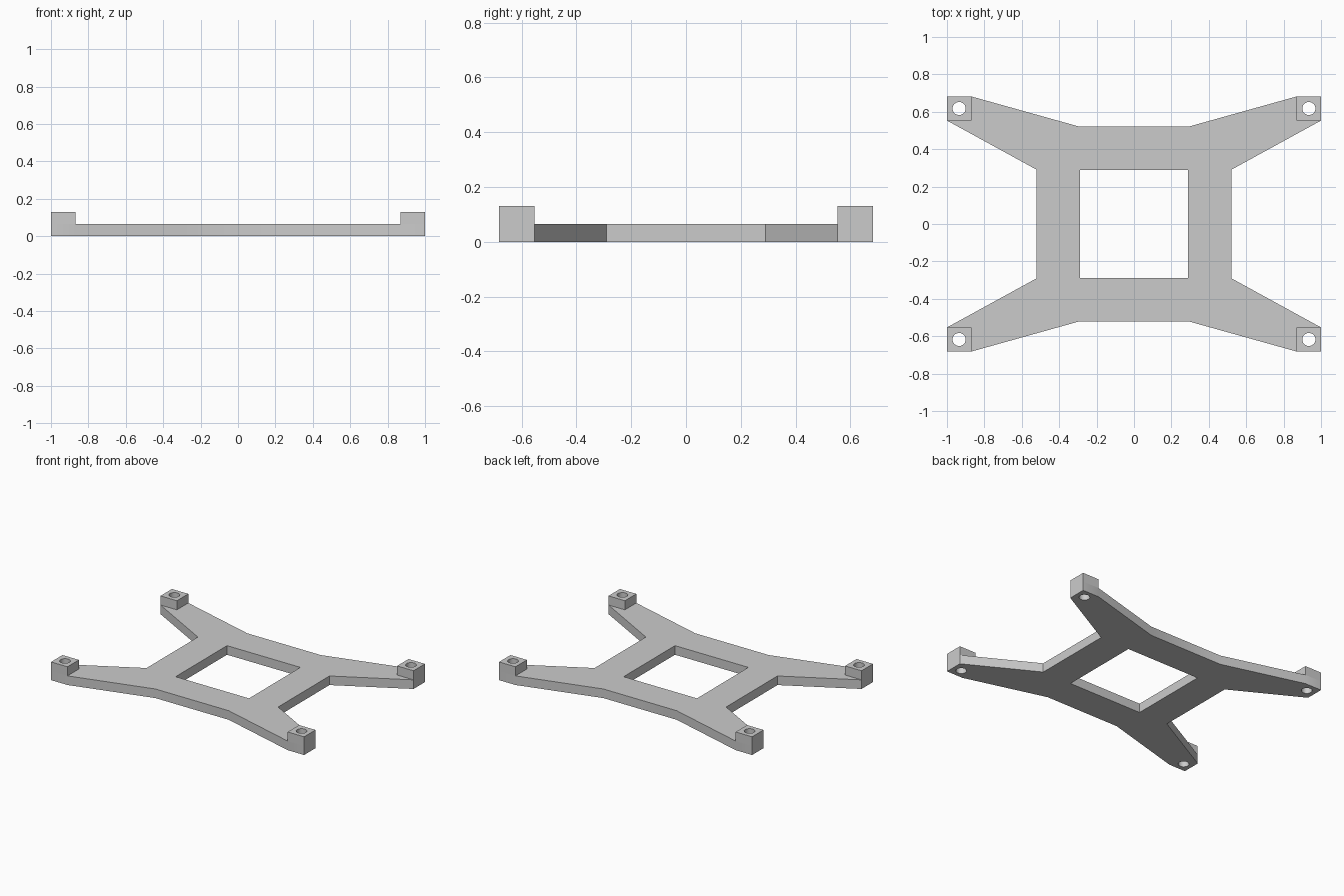
import bpy
import bmesh

cube = bpy.data.objects.get("Cube")
if cube:
    bpy.data.objects.remove(cube)

PLATE_H, POST_H = 0.065, 0.13
INNER, HUB = 0.29, 0.52
X0, X1, Y0, Y1 = 0.87, 1.0, 0.553, 0.682
HOLE_R = 0.035
CORNERS = [(1, 1), (-1, 1), (-1, -1), (1, -1)]

grey = bpy.data.materials.new("plain_grey")
grey.use_nodes = True
colour = (0.6, 0.6, 0.6, 1)
grey.diffuse_color = colour
grey.node_tree.nodes["Principled BSDF"].inputs["Base Color"].default_value = colour

bm = bmesh.new()


def flat_face(points, sx=1, sy=1):
    return bm.faces.new([bm.verts.new((x * sx, y * sy, 0)) for x, y in points])


# Four tapered arms, each with a square pad at its tip
for sx, sy in CORNERS:
    flat_face([(INNER, INNER), (HUB, INNER), (X1, Y0), (X0, Y0),
               (X0, Y1), (INNER, HUB)], sx, sy)
    flat_face([(X0, Y0), (X1, Y0), (X1, Y1), (X0, Y1)], sx, sy)

# Four bars around the square window
for s in (1, -1):
    flat_face([(-INNER, INNER), (INNER, INNER), (INNER, HUB), (-INNER, HUB)], 1, s)
    flat_face([(INNER, -INNER), (HUB, -INNER), (HUB, INNER), (INNER, INNER)], s, 1)
bmesh.ops.remove_doubles(bm, verts=bm.verts, dist=0.0001)
bmesh.ops.recalc_face_normals(bm, faces=bm.faces)


def raise_faces(faces, height, keep):
    result = bmesh.ops.extrude_face_region(bm, geom=faces, use_keep_orig=keep)
    verts = [g for g in result["geom"] if isinstance(g, bmesh.types.BMVert)]
    bmesh.ops.translate(bm, verts=verts, vec=(0, 0, height))
    return [g for g in result["geom"] if isinstance(g, bmesh.types.BMFace)]


# Thicken the plate, then raise the corner posts
tops = raise_faces(list(bm.faces), PLATE_H, True)
pads = [f for f in tops if abs(f.calc_center_median().x) > X0]
for pad in pads:
    raise_faces([pad], POST_H - PLATE_H, False)
bmesh.ops.recalc_face_normals(bm, faces=bm.faces)

mesh = bpy.data.meshes.new("mounting_frame")
bm.to_mesh(mesh)
bm.free()
mesh.materials.append(grey)
frame = bpy.data.objects.new("mounting_frame", mesh)
bpy.context.collection.objects.link(frame)

# Screw holes through the posts
drills = []
for sx, sy in CORNERS:
    bpy.ops.mesh.primitive_cylinder_add(
        vertices=32, radius=HOLE_R, depth=0.4,
        location=(sx * (X0 + X1) / 2, sy * (Y0 + Y1) / 2, POST_H / 2))
    drill = bpy.context.object
    drill.name = "hole_drill"
    drill.hide_render = True
    drill.data.materials.append(grey)
    drills.append(drill)
    cut = frame.modifiers.new("screw_hole", "BOOLEAN")
    cut.operation = "DIFFERENCE"
    cut.solver = "EXACT"
    cut.object = drill

# Apply the holes and remove the drills
bpy.ops.object.select_all(action="DESELECT")
frame.select_set(True)
bpy.context.view_layer.objects.active = frame
for name in [m.name for m in frame.modifiers]:
    bpy.ops.object.modifier_apply(modifier=name)
for drill in drills:
    bpy.data.objects.remove(drill)
bpy.ops.object.shade_smooth_by_angle()
